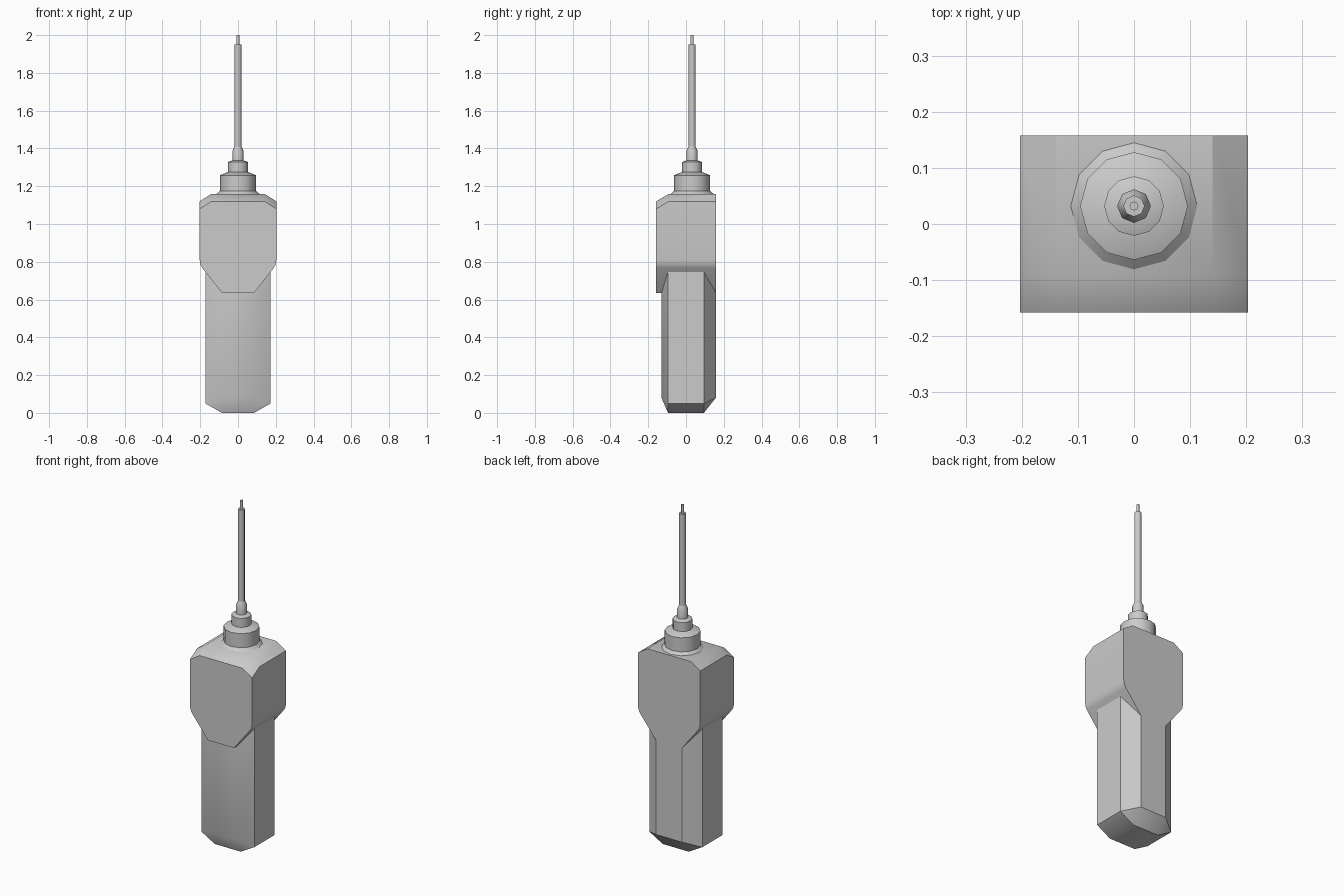
import bpy
import bmesh
import math

cube = bpy.data.objects.get("Cube")
if cube:
    bpy.data.objects.remove(cube, do_unlink=True)

grey = bpy.data.materials.new("grey plastic")
grey.use_nodes = True
COLOUR = (0.6, 0.6, 0.6, 1)
grey.diffuse_color = COLOUR
grey.node_tree.nodes["Principled BSDF"].inputs["Base Color"].default_value = COLOUR


def loft(name, rings, angle, cap_start=True, cap_end=True):
    """Skin equal-length rings of points into one object."""
    bm = bmesh.new()
    loops = [[bm.verts.new(p) for p in ring] for ring in rings]
    n = len(loops[0])
    for a, b in zip(loops, loops[1:]):
        for i in range(n):
            j = (i + 1) % n
            bm.faces.new((a[i], a[j], b[j], b[i]))
    if cap_start:
        bm.faces.new(loops[0][::-1])
    if cap_end:
        bm.faces.new(loops[-1])
    bmesh.ops.recalc_face_normals(bm, faces=bm.faces)
    mesh = bpy.data.meshes.new(name)
    bm.to_mesh(mesh)
    bm.free()
    mesh.materials.append(grey)
    obj = bpy.data.objects.new(name, mesh)
    bpy.context.collection.objects.link(obj)
    bpy.ops.object.select_all(action="DESELECT")
    obj.select_set(True)
    bpy.context.view_layer.objects.active = obj
    bpy.ops.object.shade_smooth_by_angle(angle=math.radians(angle))
    return obj


def mirrored(half):
    """Close a half outline by mirroring it across x = 0."""
    return half + [(-p[0],) + tuple(p[1:]) for p in reversed(half)]


# Head: outline pushed through the depth, its top sloping down at the front
BACK, FRONT = 0.158, -0.158
outline = mirrored([(0.085, 0.635), (0.19, 0.768), (0.199, 0.785),
                    (0.203, 0.81), (0.203, 1.12), (0.14, 1.16)])


def head_ring(y, drop):
    return [(x, y, z - drop if z > 1 else z) for x, z in outline]


loft("head", [head_ring(FRONT, 0.04), head_ring(-0.09, 0), head_ring(BACK, 0)], 31)

# Handle: eight-sided grip that meets the tapered underside of the head
grip = mirrored([(0.085, -0.13), (0.173, -0.095), (0.173, 0.095), (0.085, BACK)])
top = [(x, y, 0.635 if abs(x) < 0.1 else 0.747) for x, y in grip]
low = [(x, y, 0.08 if abs(x) < 0.1 else 0.05) for x, y in grip]
foot = [(math.copysign(0.085, x), math.copysign(0.095, y), 0) for x, y in grip]
handle = loft("handle", [foot, low, top], 30, cap_end=False)
bm = bmesh.new()
bm.from_mesh(handle.data)
bmesh.ops.remove_doubles(bm, verts=bm.verts, dist=0.0005)
bm.to_mesh(handle.data)
bm.free()


# Turned parts stacked on the head
def turned(name, profile, sides):
    rings = []
    for r, z in profile:
        rings.append([(r * math.cos(math.tau * i / sides),
                       0.032 + r * math.sin(math.tau * i / sides), z)
                      for i in range(sides)])
    loft(name, rings, 35 if sides > 8 else 46)


turned("flange", [(0.115, 1.158), (0.096, 1.175)], 12)
turned("collar", [(0.096, 1.165), (0.096, 1.258), (0.053, 1.275)], 12)
turned("ring", [(0.053, 1.265), (0.053, 1.328), (0.03, 1.337)], 12)
turned("neck", [(0.03, 1.33), (0.03, 1.385), (0.019, 1.41)], 8)
turned("antenna_rod", [(0.019, 1.4), (0.019, 1.95)], 8)
turned("antenna_tip", [(0.008, 1.945), (0.008, 2.0)], 8)
